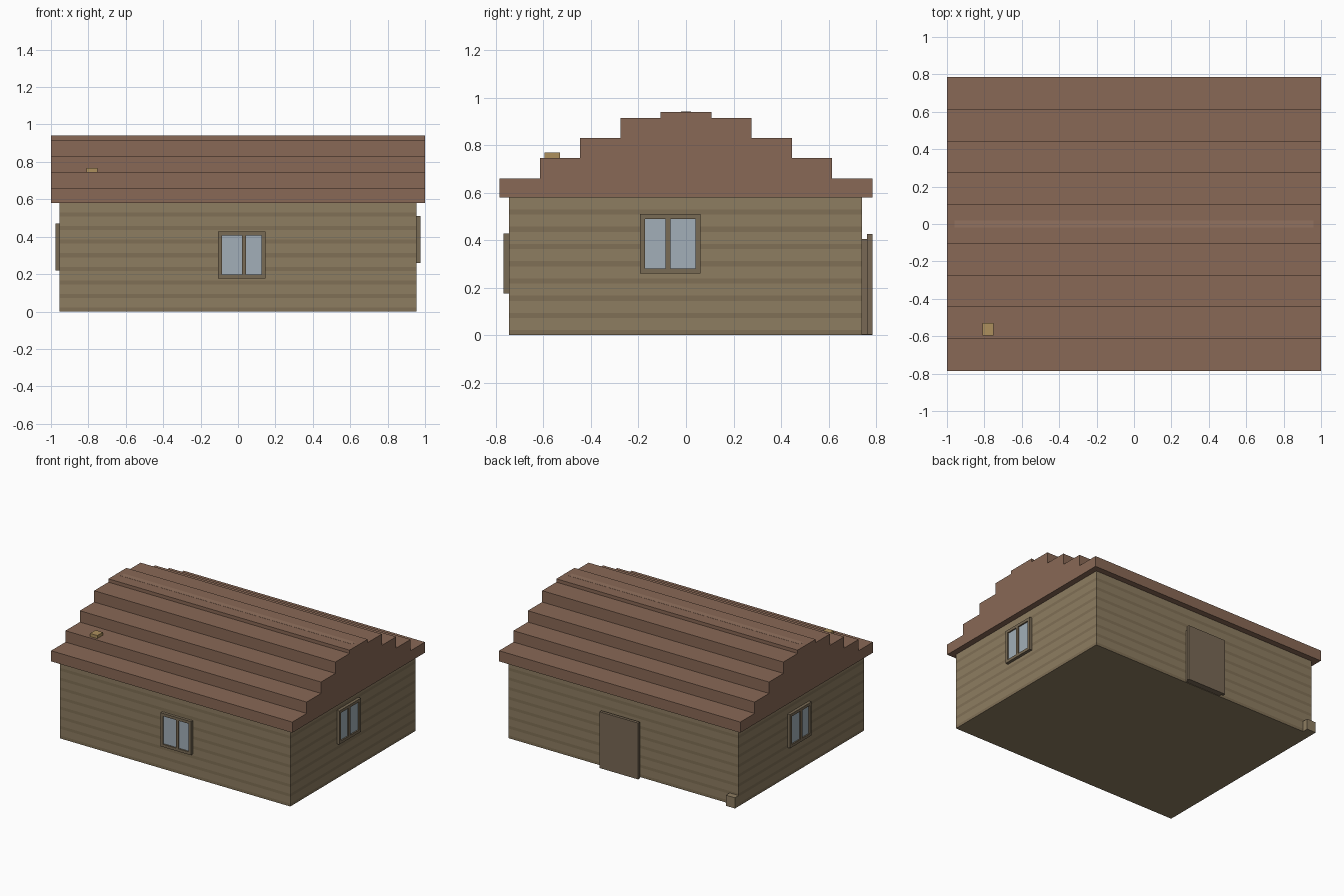
import bpy, bmesh
from mathutils import Matrix, Vector
from math import radians

if "Cube" in bpy.data.objects:
    bpy.data.objects.remove(bpy.data.objects["Cube"])


def material(name, r, g, b):
    m = bpy.data.materials.new(name)
    m.diffuse_color = (r, g, b, 1)
    m.use_nodes = True
    m.node_tree.nodes["Principled BSDF"].inputs["Base Color"].default_value = m.diffuse_color
    return m


WALL = material("timber", 0.27, 0.205, 0.12)
SEAM = material("timber_seam", 0.215, 0.16, 0.092)
ROOF = material("roof_brown", 0.25, 0.14, 0.092)
RIDGE = material("ridge_brown", 0.29, 0.17, 0.115)
FRAME = material("frame_wood", 0.19, 0.145, 0.09)
DOOR = material("door_wood", 0.19, 0.14, 0.09)
TAN = material("chimney_tan", 0.42, 0.28, 0.11)
GLASS = material("glass", 0.36, 0.43, 0.48)


def finish(name, bm, *mats):
    bmesh.ops.recalc_face_normals(bm, faces=bm.faces)
    me = bpy.data.meshes.new(name)
    bm.to_mesh(me)
    bm.free()
    for m in mats:
        me.materials.append(m)
    ob = bpy.data.objects.new(name, me)
    bpy.context.collection.objects.link(ob)
    return ob


def box(name, lo, hi, mat, matrix=Matrix()):
    bm = bmesh.new()
    lo, hi = Vector(lo), Vector(hi)
    bmesh.ops.create_cube(bm, size=1)
    for v in bm.verts:
        v.co = matrix @ Vector([(lo[i] + hi[i]) / 2 + v.co[i] * (hi[i] - lo[i]) for i in range(3)])
    return finish(name, bm, mat)


# Walls: one closed block cut into plank courses with darker seams
X, Y0, Y1, H = 0.955, -0.745, 0.74, 0.58
bm = bmesh.new()
levels = []
courses = 8
for i in range(courses):
    levels += [H * i / courses, H * (i + 0.3) / courses]
levels.append(H)
rings = [[bm.verts.new((x, y, z)) for x, y in ((-X, Y0), (X, Y0), (X, Y1), (-X, Y1))] for z in levels]
for k in range(len(rings) - 1):
    for j in range(4):
        n = (j + 1) % 4
        f = bm.faces.new((rings[k][j], rings[k][n], rings[k + 1][n], rings[k + 1][j]))
        f.material_index = 1 - k % 2
bm.faces.new(rings[0])
bm.faces.new(rings[-1])
finish("walls", bm, WALL, SEAM)

# Stepped roof: one half profile, mirrored and extruded along x
half = [(0.785, 0.58), (0.785, 0.66), (0.615, 0.66), (0.615, 0.745), (0.445, 0.745),
        (0.445, 0.83), (0.275, 0.83), (0.275, 0.915), (0.107, 0.915), (0.107, 0.94)]
profile = half + [(-y, z) for y, z in reversed(half)]
bm = bmesh.new()
face = bm.faces.new([bm.verts.new((-1, y, z)) for y, z in profile])
ext = bmesh.ops.extrude_face_region(bm, geom=[face], use_keep_orig=True)
bmesh.ops.translate(bm, vec=(2, 0, 0), verts=[g for g in ext["geom"] if isinstance(g, bmesh.types.BMVert)])
finish("stepped_roof", bm, ROOF)
box("ridge_strip", (-0.96, -0.02, 0.93), (0.96, 0.02, 0.941), RIDGE)

# Chimney stub
box("chimney", (-0.81, -0.595, 0.73), (-0.75, -0.53, 0.768), TAN)


# Windows: drawn facing -y with local x to the right, then placed on a wall
def window(name, loc, angle, mull):
    m = Matrix.Translation(loc) @ Matrix.Rotation(radians(angle), 4, 'Z')
    w, h, t, d = 0.127, 0.126, 0.021, 0.022
    box(name + "_frame_bottom", (-w, -d, -h), (w, 0.01, -h + t), FRAME, m)
    box(name + "_frame_top", (-w, -d, h - t), (w, 0.01, h), FRAME, m)
    for side, x in (("left", -w), ("mullion", mull - t / 2), ("right", w - t)):
        box(name + "_frame_" + side, (x, -d, -h + t), (x + t, 0.01, h - t), FRAME, m)
    box(name + "_glass", (-w + t, -0.012, -h + t), (w - t, 0.01, h - t), GLASS, m)


window("front_window", (0.02, Y0, 0.302), 0, 0.012)
window("right_window", (X, -0.067, 0.385), 90, -0.008)
window("left_window", (-X, 0.035, 0.345), -90, 0.008)

# Back door: surround with a slightly larger leaf in front
box("door_surround", (-0.135, Y1 - 0.01, 0.003), (0.16, 0.763, 0.405), DOOR)
box("door_leaf", (-0.152, 0.762, 0.003), (0.17, 0.784, 0.425), DOOR)

# Small step at the back left corner
box("corner_step", (-0.955, Y1 - 0.01, 0), (-0.88, 0.784, 0.08), WALL)
